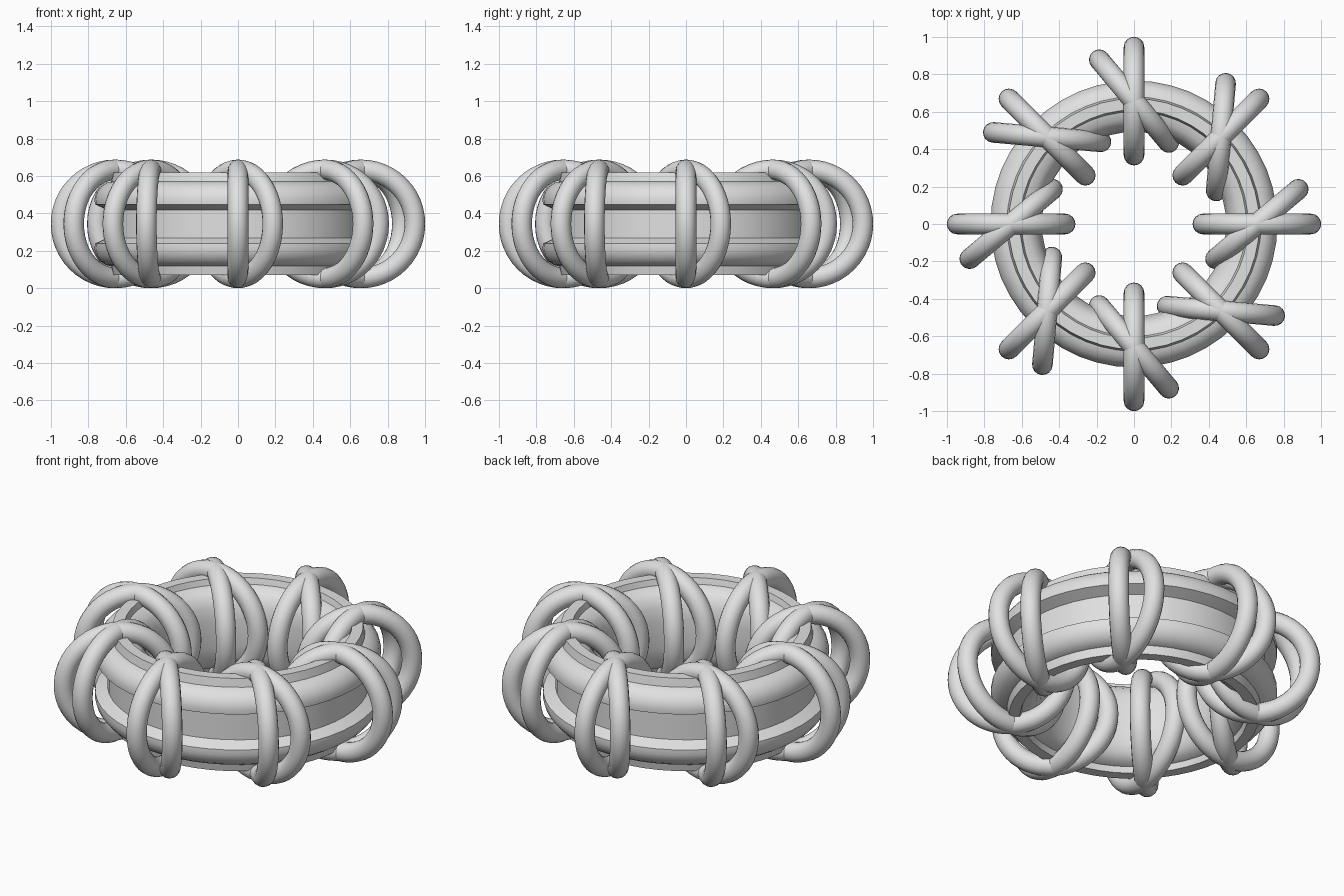
import bpy, bmesh
from math import radians, tau, cos, sin
from mathutils import Vector

cube = bpy.data.objects.get("Cube")
if cube:
    bpy.data.objects.remove(cube)

MID = 0.344          # height of the ring's middle plane
RING_R = 0.657       # distance of the coils from the axis
COIL_R, WIRE_R = 0.289, 0.055

grey = bpy.data.materials.new("light_grey")
grey.use_nodes = True
grey.diffuse_color = (0.75, 0.75, 0.75, 1)
grey.node_tree.nodes["Principled BSDF"].inputs["Base Color"].default_value = grey.diffuse_color


def smooth(obj):
    bpy.ops.object.select_all(action="DESELECT")
    obj.select_set(True)
    bpy.context.view_layer.objects.active = obj
    bpy.ops.object.shade_smooth_by_angle(angle=radians(30))


def lathe(name, profile, steps):
    """Spin a closed (radius, height) profile around z."""
    bm = bmesh.new()
    verts = [bm.verts.new((r, 0, z)) for r, z in profile]
    edges = [bm.edges.new((v, verts[i - 1])) for i, v in enumerate(verts)]
    bmesh.ops.spin(bm, geom=verts + edges, cent=(0, 0, 0), axis=(0, 0, 1),
                   angle=tau, steps=steps, use_merge=False, use_duplicate=False)
    bmesh.ops.remove_doubles(bm, verts=bm.verts[:], dist=0.0005)
    bmesh.ops.recalc_face_normals(bm, faces=bm.faces[:])
    mesh = bpy.data.meshes.new(name)
    bm.to_mesh(mesh)
    bm.free()
    mesh.materials.append(grey)
    obj = bpy.data.objects.new(name, mesh)
    bpy.context.collection.objects.link(obj)
    smooth(obj)
    return obj


# Vessel: outer groove, rounded shoulders, raised top strip, plain inner wall
upper = [(0.70, 0.075), (0.765, 0.105), (0.767, 0.135), (0.757, 0.17),
         (0.735, 0.20), (0.705, 0.22), (0.68, 0.226), (0.67, 0.274),
         (0.61, 0.274), (0.60, 0.24), (0.56, 0.23), (0.525, 0.20),
         (0.503, 0.15), (0.492, 0.08)]
lower = [(r, -z) for r, z in reversed(upper)]
vessel = lathe("vessel", [(r, z + MID) for r, z in upper + lower], 48)

# Coils: upright hoops around the vessel, each crossed by a turned one
circle = [(COIL_R + WIRE_R * cos(tau * k / 16), WIRE_R * sin(tau * k / 16))
          for k in range(16)]
coil_mesh = None
for i in range(8):
    angle = tau * i / 8
    for kind, turn in (("radial_coil", 0), ("turned_coil", radians(40))):
        name = f"{kind}_{i + 1}"
        if coil_mesh is None:
            coil = lathe(name, circle, 48)
            coil_mesh = coil.data
        else:
            coil = bpy.data.objects.new(name, coil_mesh)
            bpy.context.collection.objects.link(coil)
        coil.location = Vector((RING_R * cos(angle), RING_R * sin(angle), MID))
        coil.rotation_euler = (radians(90), 0, angle + turn)
